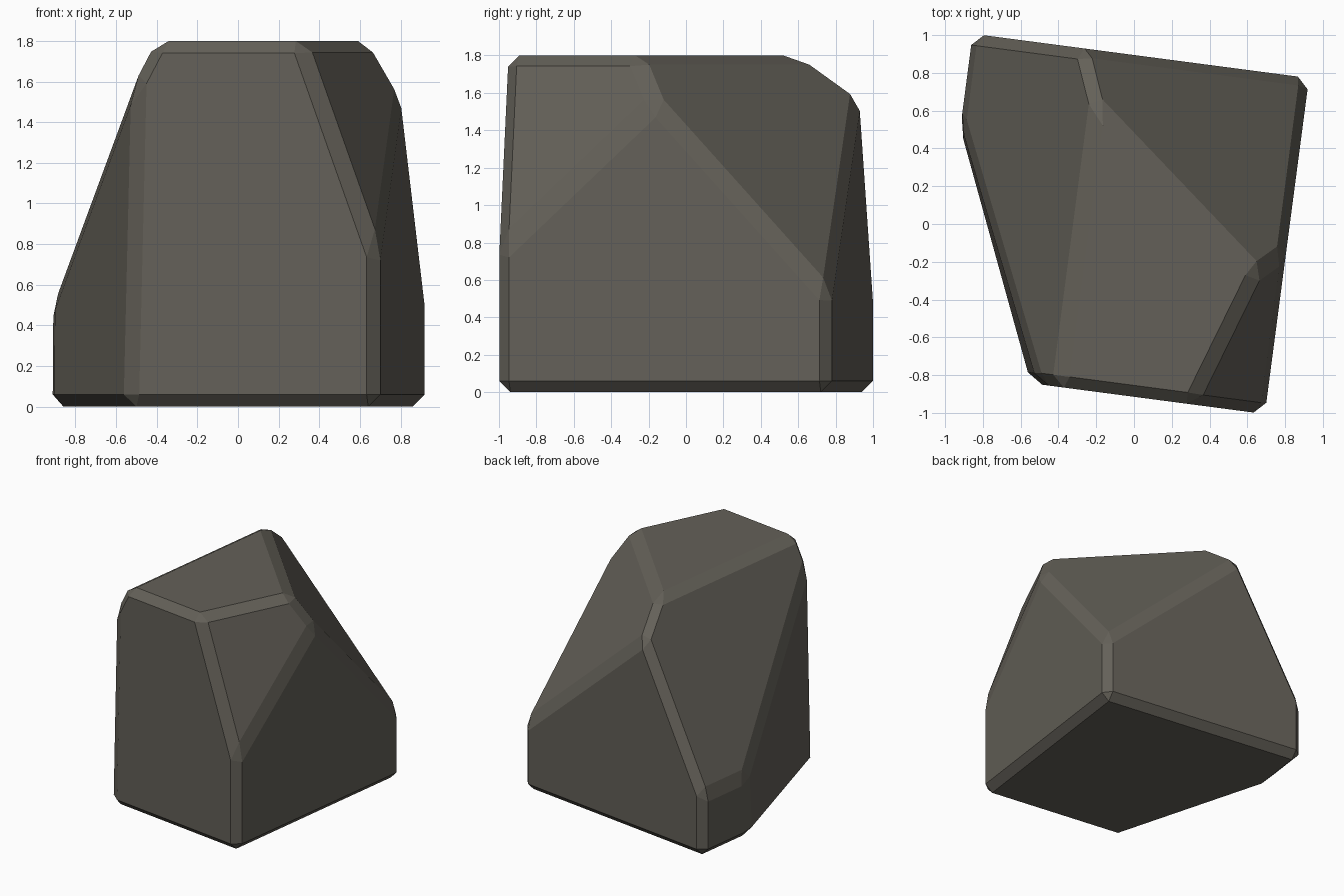
import bpy, bmesh, math
from mathutils import Vector

if "Cube" in bpy.data.objects:
    bpy.data.objects.remove(bpy.data.objects["Cube"])

# flat grey stone colour
stone = bpy.data.materials.new("stone grey")
stone.diffuse_color = (0.127, 0.118, 0.098, 1.0)
stone.use_nodes = True
stone.node_tree.nodes["Principled BSDF"].inputs["Base Color"].default_value = stone.diffuse_color

# starting block, larger than the finished rock
bm = bmesh.new()
bmesh.ops.create_cube(bm, size=6)


def cut(normal, dist):
    """Slice off everything beyond dist along normal and close the hole."""
    n = Vector(normal)
    bmesh.ops.bisect_plane(bm, geom=bm.verts[:] + bm.edges[:] + bm.faces[:],
                           plane_co=n * (dist / n.length_squared), plane_no=n,
                           clear_outer=True)
    bmesh.ops.holes_fill(bm, edges=[e for e in bm.edges if e.is_boundary], sides=0)


# upright sides, turned a little about z, then base and top
a = math.radians(7.5)
c, s = math.cos(a), math.sin(a)
cut((s, c, 0), 0.887)          # back
cut((c, -s, 0), 0.818)         # right
cut((-s, -c, 0), 0.907)        # front
cut((-c, s, 0), 0.978)         # left
cut((0, 0, -1), 0)             # base
cut((0, 0, 1), 1.8)            # top

# chipped corners
cut((-0.964, -0.267, 0.022), 0.7525)   # front left, nearly upright
cut((-c, s, 0.529), 1.244)             # left slope
cut((0.897, -0.441, 0.338), 1.317)     # front right
cut((0.724, 0.690, 0.704), 1.567)      # back right slope

# chamfer every edge
bmesh.ops.remove_doubles(bm, verts=bm.verts[:], dist=0.0005)
bmesh.ops.bevel(bm, geom=bm.edges[:], offset=0.06, offset_type='OFFSET',
                segments=1, profile=0.5, affect='EDGES', clamp_overlap=False)
bmesh.ops.recalc_face_normals(bm, faces=bm.faces[:])

mesh = bpy.data.meshes.new("rock")
bm.to_mesh(mesh)
bm.free()
mesh.materials.append(stone)
rock = bpy.data.objects.new("rock", mesh)
bpy.context.collection.objects.link(rock)
